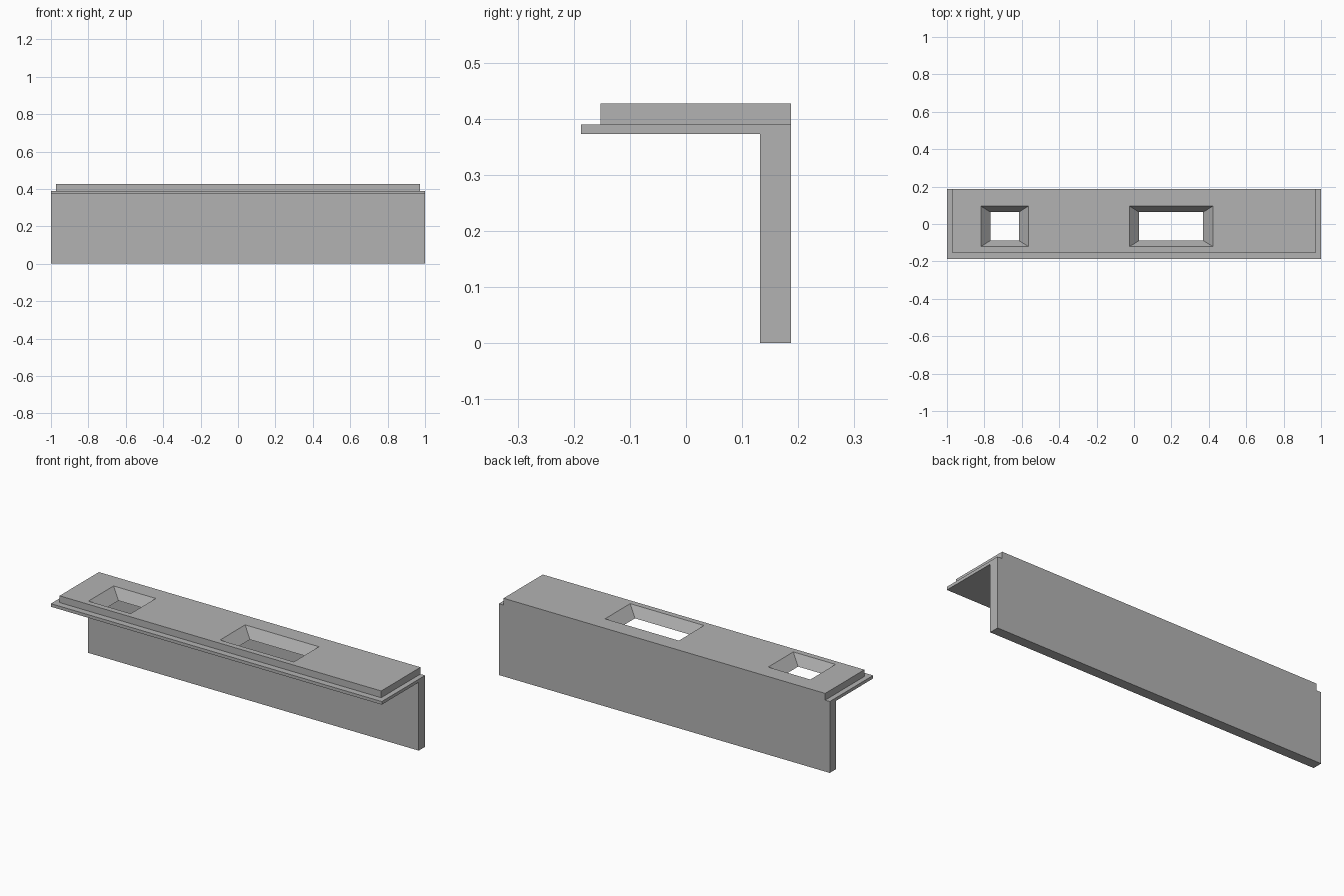
import bpy
import bmesh

cube = bpy.data.objects.get("Cube")
if cube:
    bpy.data.objects.remove(cube, do_unlink=True)

grey = bpy.data.materials.new("plain grey")
grey.use_nodes = True
colour = (0.45, 0.45, 0.45, 1)
grey.diffuse_color = colour
grey.node_tree.nodes["Principled BSDF"].inputs["Base Color"].default_value = colour

BACK, UNDER, LEDGE, TOP = 0.187, 0.373, 0.39, 0.427


def loft(name, start, end):
    """Solid between two matching outlines."""
    bm = bmesh.new()
    a = [bm.verts.new(p) for p in start]
    b = [bm.verts.new(p) for p in end]
    bm.faces.new(a)
    bm.faces.new(b)
    for i in range(len(a)):
        j = (i + 1) % len(a)
        bm.faces.new((a[i], a[j], b[j], b[i]))
    bmesh.ops.recalc_face_normals(bm, faces=bm.faces)
    mesh = bpy.data.meshes.new(name)
    bm.to_mesh(mesh)
    bm.free()
    mesh.materials.append(grey)
    obj = bpy.data.objects.new(name, mesh)
    bpy.context.collection.objects.link(obj)
    return obj


def extrude_x(name, profile, half):
    return loft(name, [(-half, y, z) for y, z in profile],
                [(half, y, z) for y, z in profile])


def combine(target, other, operation):
    """Apply a boolean and discard the helper."""
    other.hide_render = True
    mod = target.modifiers.new(operation.title(), 'BOOLEAN')
    mod.operation, mod.solver, mod.object = operation, 'EXACT', other
    bpy.context.view_layer.objects.active = target
    bpy.ops.object.modifier_apply(modifier=mod.name)
    bpy.data.objects.remove(other, do_unlink=True)


# Back wall with thin overhanging ledge
bracket = extrude_x("angled_panel", [
    (0.132, 0), (BACK, 0), (BACK, LEDGE),
    (-BACK, LEDGE), (-BACK, UNDER), (0.132, UNDER)], 1.0)

# Raised plate on the ledge, flush with the back
plate = extrude_x("raised_plate", [
    (-0.152, 0.38), (BACK, 0.38), (BACK, TOP), (-0.152, TOP)], 0.972)
combine(bracket, plate, 'UNION')


# Tapered openings, narrowing toward the underside
def opening_outline(x0, x1, z):
    t = (TOP - z) / (TOP - UNDER)
    dx, dy = 0.052 * t, 0.033 * t
    x0, x1, y0, y1 = x0 + dx, x1 - dx, -0.121 + dy, 0.096 - dy
    return [(x0, y0, z), (x1, y0, z), (x1, y1, z), (x0, y1, z)]


for x0, x1 in ((-0.819, -0.564), (-0.024, 0.422)):
    cutter = loft("opening_cutter", opening_outline(x0, x1, UNDER - 0.02),
                  opening_outline(x0, x1, TOP + 0.02))
    combine(bracket, cutter, 'DIFFERENCE')
